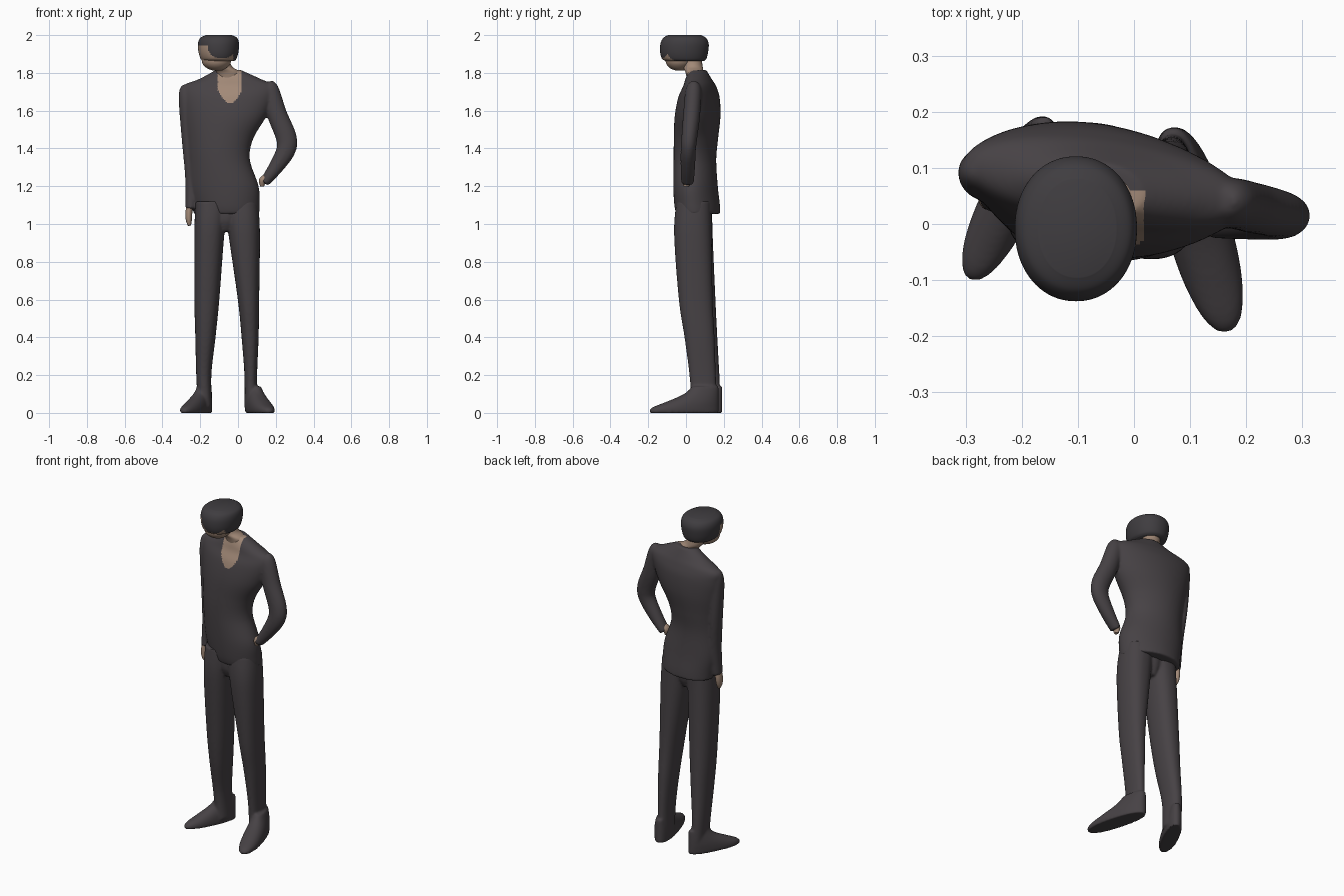
import bpy, bmesh, math
from mathutils import Vector

if "Cube" in bpy.data.objects:
    bpy.data.objects.remove(bpy.data.objects["Cube"])


def material(name, rgb):
    m = bpy.data.materials.new(name)
    m.diffuse_color = (*rgb, 1)
    m.use_nodes = True
    m.node_tree.nodes["Principled BSDF"].inputs["Base Color"].default_value = m.diffuse_color
    return m


SUIT = material("dark suit", (0.062, 0.054, 0.059))
HAIR = material("dark hair", (0.050, 0.046, 0.051))
SKIN = material("skin", (0.36, 0.25, 0.185))


def smooth_path(rows, sub):
    """Catmull-Rom interpolation of rows of numbers."""
    out = []
    for i in range(len(rows) - 1):
        p0, p1, p2 = rows[max(i - 1, 0)], rows[i], rows[i + 1]
        p3 = rows[min(i + 2, len(rows) - 1)]
        for k in range(sub):
            t = k / sub
            out.append([0.5 * (2 * b + (c - a) * t + (2 * a - 5 * b + 4 * c - d) * t * t
                               + (3 * b - a - 3 * c + d) * t ** 3)
                        for a, b, c, d in zip(p0, p1, p2, p3)])
    out.append(list(rows[-1]))
    return out


def paint(me, mats, rule):
    """rule(face centre) picks the second material."""
    me.materials.clear()
    for m in mats:
        me.materials.append(m)
    for f in me.polygons:
        f.material_index = 1 if rule and rule(f.center) else 0


def shade(ob):
    bpy.ops.object.select_all(action='DESELECT')
    bpy.context.view_layer.objects.active = ob
    ob.select_set(True)
    bpy.ops.object.shade_smooth_by_angle(angle=math.radians(50))


def skin_rings(name, rings, mats, power=2.0, shear=0.0, rule=None, seg=40):
    """Bridge rings of (centre, u, v) into a closed body."""
    bm = bmesh.new()
    loops = []
    for c, u, v in rings:
        loop = []
        for i in range(seg):
            a = 2 * math.pi * i / seg
            ca, sa = math.cos(a), math.sin(a)
            p = (c + u * math.copysign(abs(ca) ** (2 / power), ca)
                 + v * math.copysign(abs(sa) ** (2 / power), sa))
            p.y += shear * (p.x + 0.06)
            loop.append(bm.verts.new(p))
        loops.append(loop)
    for a, b in zip(loops, loops[1:]):
        for i in range(seg):
            j = (i + 1) % seg
            bm.faces.new((a[i], a[j], b[j], b[i]))
    bm.faces.new(loops[0])
    bm.faces.new(loops[-1])
    bmesh.ops.recalc_face_normals(bm, faces=bm.faces)
    me = bpy.data.meshes.new(name)
    bm.to_mesh(me)
    bm.free()
    paint(me, mats, rule)
    ob = bpy.data.objects.new(name, me)
    bpy.context.collection.objects.link(ob)
    shade(ob)
    return ob


def stack(name, rows, mats, sub=8, **kw):
    """Horizontal sections given as (z, x0, x1, y0, y1)."""
    rings = [(Vector(((x0 + x1) / 2, (y0 + y1) / 2, z)),
              Vector(((x1 - x0) / 2, 0, 0)), Vector((0, (y1 - y0) / 2, 0)))
             for z, x0, x1, y0, y1 in smooth_path(rows, sub)]
    return skin_rings(name, rings, mats, **kw)


def tube(name, rows, mats, sub=8):
    """Limb along a path of (x, y, z, half width, half depth)."""
    pts = smooth_path(rows, sub)
    rings = []
    for i, p in enumerate(pts):
        t = Vector(pts[min(i + 1, len(pts) - 1)][:3]) - Vector(pts[max(i - 1, 0)][:3])
        u = Vector((0, 1, 0)).cross(t).normalized()
        rings.append((Vector(p[:3]), u * p[3], t.cross(u).normalized() * p[4]))
    return skin_rings(name, rings, mats, seg=24)


def shoe(name, heel, length, angle, half_width):
    """Pointed shoe: sections shorten towards the ankle, heel stays put."""
    d = Vector((math.sin(angle), -math.cos(angle), 0))
    side = Vector((-d.y, d.x, 0))
    rows = [(0.0, 0.99, 0.97), (0.012, 1.0, 1.0), (0.03, 0.95, 1.0), (0.055, 0.78, 0.95),
            (0.085, 0.58, 0.82), (0.11, 0.46, 0.70), (0.14, 0.38, 0.55)]
    rings = [(Vector((*heel, z)) + d * (length * f / 2), side * (half_width * w), d * (length * f / 2))
             for z, f, w in smooth_path(rows, 4)]
    return skin_rings(name, rings, [SUIT], power=2.25)


def blend(name, parts, mats, rule=None):
    """Fuse overlapping parts into one cloth surface."""
    bpy.ops.object.select_all(action='DESELECT')
    for p in parts:
        p.select_set(True)
    ob = parts[0]
    bpy.context.view_layer.objects.active = ob
    bpy.ops.object.join()
    ob.name = name
    remesh = ob.modifiers.new("fuse", 'REMESH')
    remesh.mode, remesh.voxel_size = 'VOXEL', 0.007
    relax = ob.modifiers.new("relax", 'SMOOTH')
    relax.factor, relax.iterations = 0.5, 6
    for m in ("fuse", "relax"):
        bpy.ops.object.modifier_apply(modifier=m)
    paint(ob.data, mats, rule)
    shade(ob)


# Jacket body with open V neck showing the chest
def open_neck(c):
    h = (c.z - 1.64) / 0.07
    return h > 0 and c.y < 0.06 and abs(c.x + 0.043) < 0.063 * min(1, h) ** 0.5


body = stack("jacket_body", [
    (1.053, -0.234, 0.112, -0.050, 0.180), (1.10, -0.242, 0.114, -0.060, 0.177),
    (1.20, -0.260, 0.109, -0.067, 0.164), (1.34, -0.264, 0.063, -0.069, 0.153),
    (1.45, -0.272, 0.080, -0.067, 0.163), (1.57, -0.290, 0.150, -0.058, 0.178),
    (1.67, -0.303, 0.190, -0.036, 0.174), (1.73, -0.295, 0.195, -0.008, 0.155),
    (1.768, -0.205, 0.120, 0.002, 0.135), (1.815, -0.118, 0.016, 0.018, 0.108)],
    [SUIT], power=1.95, shear=-0.13, seg=96)

# Straight arm, and bent arm with the hand on the hip
straight = tube("straight_sleeve", [
    (-0.262, 0.095, 1.732, 0.025, 0.02), (-0.266, 0.095, 1.71, 0.043, 0.034),
    (-0.270, 0.09, 1.64, 0.043, 0.045), (-0.262, 0.085, 1.45, 0.036, 0.046),
    (-0.248, 0.07, 1.25, 0.032, 0.042), (-0.251, 0.055, 1.08, 0.027, 0.035)], [SUIT])
bent = tube("bent_sleeve", [
    (0.150, 0.04, 1.745, 0.03, 0.02), (0.166, 0.04, 1.71, 0.050, 0.042),
    (0.207, 0.03, 1.58, 0.053, 0.045), (0.255, 0.018, 1.46, 0.055, 0.042),
    (0.253, 0.012, 1.39, 0.051, 0.040), (0.200, 0.010, 1.30, 0.039, 0.038),
    (0.138, 0.008, 1.218, 0.026, 0.034)], [SUIT])
blend("jacket", [body, straight, bent], [SUIT, SKIN], open_neck)

# Hands
tube("straight_hand", [
    (-0.255, 0.055, 1.11, 0.016, 0.022), (-0.260, 0.052, 1.06, 0.018, 0.026),
    (-0.260, 0.048, 1.02, 0.016, 0.022), (-0.257, 0.045, 0.992, 0.008, 0.012)], [SKIN])
tube("bent_hand", [
    (0.150, 0.006, 1.25, 0.016, 0.022), (0.130, 0.003, 1.23, 0.019, 0.026),
    (0.128, 0.002, 1.198, 0.010, 0.014)], [SKIN])

# Trouser legs and the seat between them
left = stack("left_trouser_leg", [
    (1.12, -0.225, -0.050, -0.050, 0.138), (0.95, -0.231, -0.072, -0.057, 0.141),
    (0.60, -0.231, -0.099, -0.023, 0.156), (0.40, -0.226, -0.119, 0.004, 0.166),
    (0.20, -0.221, -0.141, 0.042, 0.177), (0.03, -0.212, -0.136, 0.055, 0.183)],
    [SUIT], power=2.3)
right = stack("right_trouser_leg", [
    (1.12, -0.070, 0.106, -0.050, 0.133), (0.95, -0.051, 0.116, -0.063, 0.136),
    (0.60, -0.001, 0.112, -0.038, 0.141), (0.40, 0.019, 0.109, -0.008, 0.151),
    (0.20, 0.034, 0.101, 0.018, 0.158), (0.03, 0.034, 0.100, 0.030, 0.166)],
    [SUIT], power=2.3)
seat = stack("seat", [
    (1.11, -0.15, 0.03, -0.045, 0.130), (1.02, -0.13, 0.01, -0.045, 0.125),
    (0.96, -0.10, -0.03, -0.020, 0.100)], [SUIT])

# Shoes, toes turned out
left_shoe = shoe("left_shoe", (-0.152, 0.190), 0.322, math.radians(-26), 0.048)
right_shoe = shoe("right_shoe", (0.064, 0.172), 0.380, math.radians(16), 0.057)
blend("trousers_and_shoes", [left, right, seat, left_shoe, right_shoe], [SUIT])

# Neck
stack("neck", [
    (1.74, -0.100, 0.015, 0.01, 0.09), (1.80, -0.112, 0.014, -0.002, 0.092),
    (1.835, -0.138, -0.032, -0.015, 0.088), (1.89, -0.150, -0.050, -0.02, 0.08)], [SKIN])

# Face, bowed down under the hair
stack("face", [
    (1.813, -0.135, -0.085, -0.055, 0.0), (1.825, -0.165, -0.062, -0.085, 0.015),
    (1.85, -0.188, -0.040, -0.105, 0.04), (1.89, -0.195, -0.030, -0.11, 0.06)], [SKIN])


# Hair cap with a fringe; skin shows beside and below the fringe
def beside_fringe(c):
    d = ((c.x + 0.085) / 0.075) ** 2 + ((c.z - 1.935) / 0.058) ** 2
    return c.y < -0.03 and c.x < -0.025 and 1.862 < c.z < 1.945 and d > 1


stack("hair", [
    (1.862, -0.185, -0.020, -0.105, 0.095), (1.875, -0.198, -0.008, -0.127, 0.108),
    (1.91, -0.209, 0.002, -0.137, 0.117), (1.955, -0.212, 0.005, -0.135, 0.120),
    (1.985, -0.200, -0.005, -0.120, 0.106), (2.0, -0.170, -0.032, -0.095, 0.080)],
    [HAIR, SKIN], power=2.1, rule=beside_fringe, seg=96)
